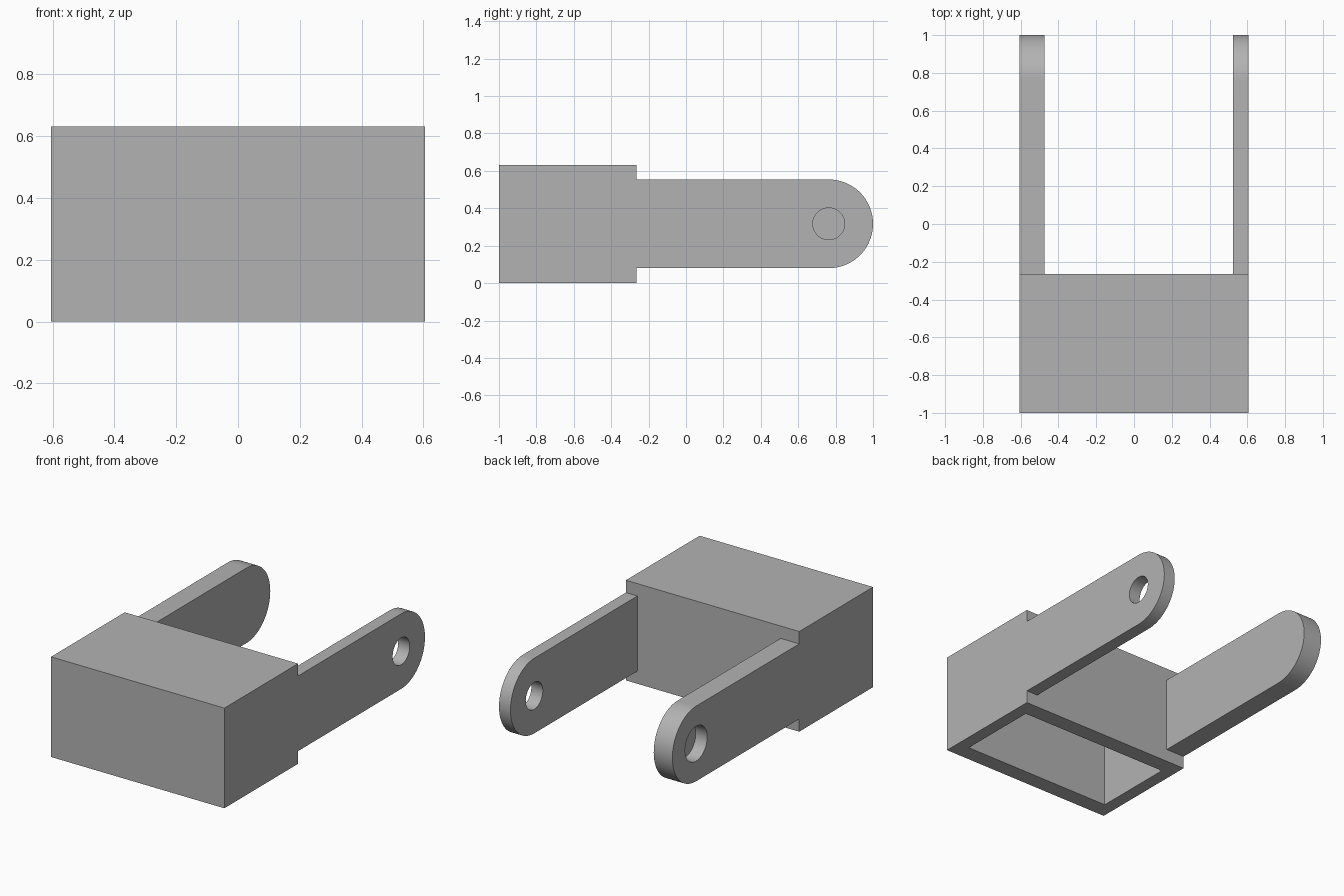
import bpy
import bmesh
from math import pi, cos, sin, radians
from mathutils import Matrix, Vector

default = bpy.data.objects.get("Cube")
if default:
    bpy.data.objects.remove(default, do_unlink=True)

HALF_W, HEIGHT = 0.605, 0.632
BACK_Y = -0.265                 # rear face of the housing
PIVOT_Y, PIVOT_Z, ARM_R = 0.763, 0.317, 0.237

grey = bpy.data.materials.new("plain grey")
grey.use_nodes = True
grey.diffuse_color = (0.45, 0.45, 0.45, 1)
grey.node_tree.nodes["Principled BSDF"].inputs["Base Color"].default_value = grey.diffuse_color


def finish(bm, name):
    bmesh.ops.recalc_face_normals(bm, faces=bm.faces)
    mesh = bpy.data.meshes.new(name)
    bm.to_mesh(mesh)
    bm.free()
    mesh.materials.append(grey)
    obj = bpy.data.objects.new(name, mesh)
    bpy.context.collection.objects.link(obj)
    return obj


def box(name, low, high):
    low, high = Vector(low), Vector(high)
    bm = bmesh.new()
    bmesh.ops.create_cube(bm, size=1, matrix=Matrix.Translation((low + high) / 2)
                          @ Matrix.Diagonal((*(high - low), 1)))
    return finish(bm, name)


def pin(name, x0, x1, radius):
    """Cylinder along x through the pivot."""
    bm = bmesh.new()
    place = Matrix.Translation(((x0 + x1) / 2, PIVOT_Y, PIVOT_Z)) @ Matrix.Rotation(pi / 2, 4, "Y")
    bmesh.ops.create_cone(bm, cap_ends=True, segments=64, radius1=radius, radius2=radius,
                          depth=x1 - x0, matrix=place)
    return finish(bm, name)


def arm(name, x0, x1):
    """Round-ended plate extruded along x."""
    steps = 48
    outline = [(BACK_Y, PIVOT_Z - ARM_R)]
    for i in range(steps + 1):
        a = -pi / 2 + pi * i / steps
        outline.append((PIVOT_Y + ARM_R * cos(a), PIVOT_Z + ARM_R * sin(a)))
    outline.append((BACK_Y, PIVOT_Z + ARM_R))
    bm = bmesh.new()
    face = bm.faces.new([bm.verts.new((x0, y, z)) for y, z in outline])
    out = bmesh.ops.extrude_face_region(bm, geom=[face])
    moved = [v for v in out["geom"] if isinstance(v, bmesh.types.BMVert)]
    bmesh.ops.translate(bm, verts=moved, vec=(x1 - x0, 0, 0))
    return finish(bm, name)


def cut(obj, cutter):
    """Subtract the cutter, bake the result and smooth the curved faces."""
    mod = obj.modifiers.new("cut", "BOOLEAN")
    mod.operation = "DIFFERENCE"
    mod.solver = "EXACT"
    mod.object = cutter
    cutter.hide_render = True
    bpy.ops.object.select_all(action="DESELECT")
    bpy.context.view_layer.objects.active = obj
    obj.select_set(True)
    bpy.ops.object.modifier_apply(modifier=mod.name)
    bpy.data.objects.remove(cutter, do_unlink=True)
    bpy.ops.object.shade_smooth_by_angle(angle=radians(30))


# Housing, hollow and open underneath
housing = box("housing", (-HALF_W, -1, 0), (HALF_W, BACK_Y, HEIGHT))
cut(housing, box("housing_cavity", (-HALF_W + 0.08, -0.895, -0.1),
                 (HALF_W - 0.08, BACK_Y - 0.105, HEIGHT - 0.08)))

# Thin left arm with a through hole
left_arm = arm("left_arm", HALF_W - 0.08, HALF_W)
cut(left_arm, pin("left_hole", HALF_W - 0.2, HALF_W + 0.1, 0.085))

# Thick right arm with a wider blind hole in its outer face
right_arm = arm("right_arm", -HALF_W, -HALF_W + 0.13)
cut(right_arm, pin("right_recess", -HALF_W - 0.1, -HALF_W + 0.08, 0.11))
